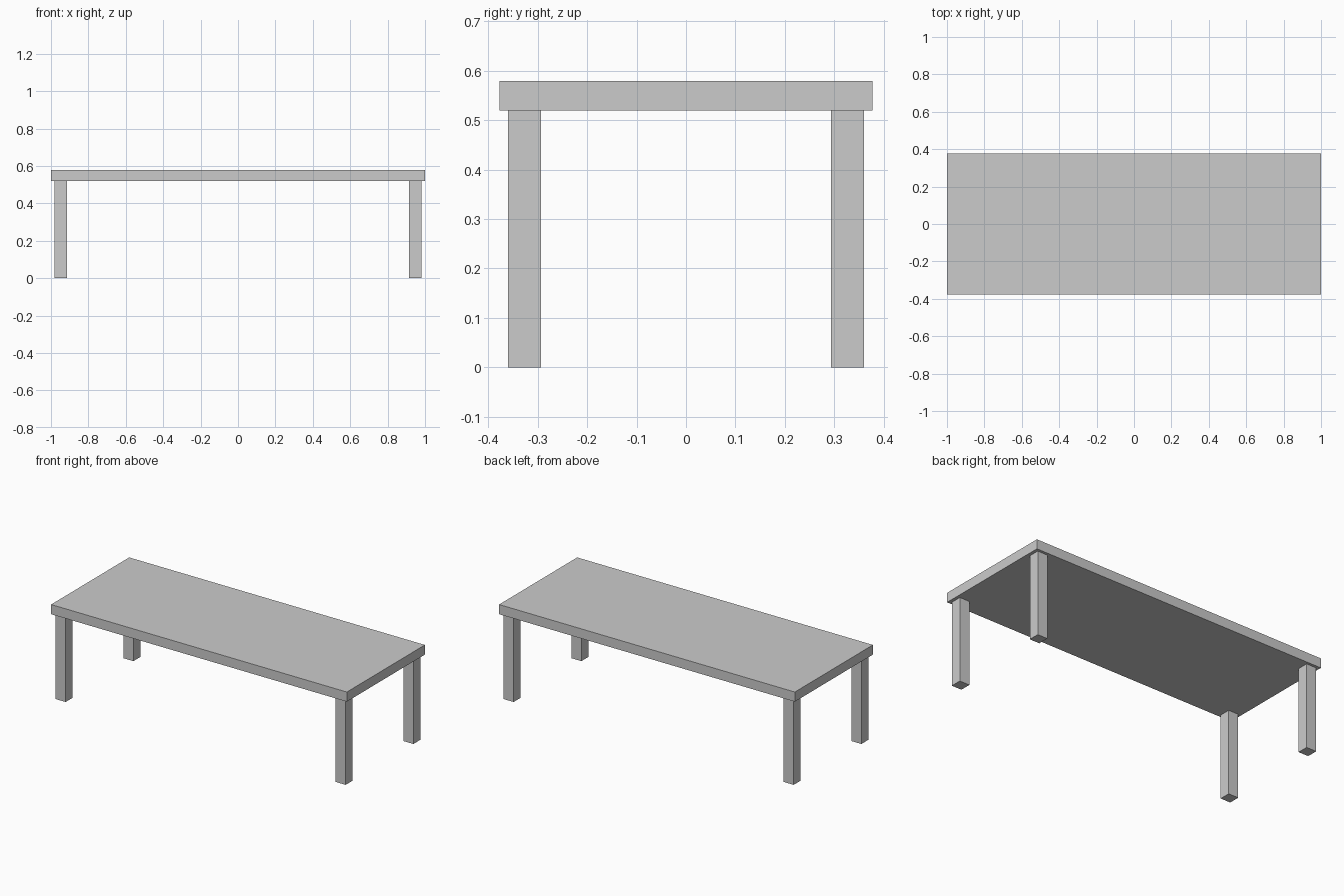
import bpy

if "Cube" in bpy.data.objects:
    bpy.data.objects.remove(bpy.data.objects["Cube"])


def box(name, lo, hi):
    """Axis-aligned box between two corners."""
    bpy.ops.mesh.primitive_cube_add(size=1, location=[(a + b) / 2 for a, b in zip(lo, hi)])
    obj = bpy.context.object
    obj.name = name
    obj.scale = [b - a for a, b in zip(lo, hi)]
    bpy.ops.object.transform_apply(location=False, rotation=False, scale=True)
    return obj


TOP_Z, UNDER_Z = 0.579, 0.52
LEG = 0.067                  # square leg thickness
LEG_X, LEG_Y = 0.947, 0.327  # leg centres

# Table top slab
box("table_top", (-1, -0.377, UNDER_Z), (1, 0.377, TOP_Z))

# Four square legs, set in slightly from the corners
for side, sx in (("left", -1), ("right", 1)):
    for end, sy in (("front", -1), ("back", 1)):
        x, y, h = sx * LEG_X, sy * LEG_Y, LEG / 2
        box(f"{end}_{side}_leg", (x - h, y - h, 0), (x + h, y + h, UNDER_Z))
